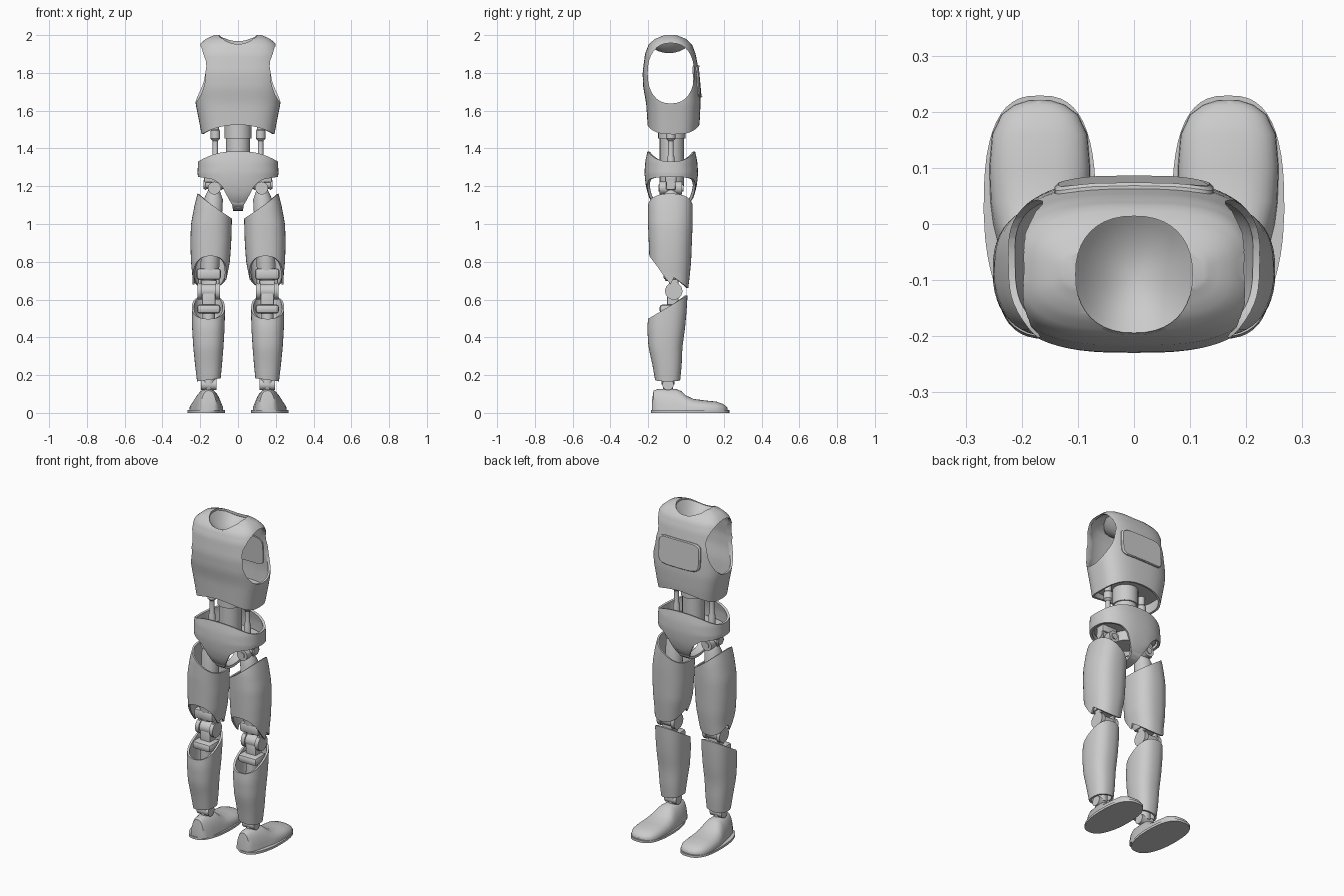
import bpy, bmesh, math
from mathutils import Vector, Matrix

if "Cube" in bpy.data.objects:
    bpy.data.objects.remove(bpy.data.objects["Cube"])

grey = bpy.data.materials.new("light_grey")
grey.diffuse_color = (0.6, 0.6, 0.6, 1)
grey.use_nodes = True
grey.node_tree.nodes["Principled BSDF"].inputs["Base Color"].default_value = grey.diffuse_color


def lerp(table, k):
    """Interpolate rows (key, values...) at key k."""
    if k <= table[0][0]:
        return table[0][1:]
    for a, b in zip(table, table[1:]):
        if k <= b[0]:
            f = (k - a[0]) / (b[0] - a[0])
            return [p + (q - p) * f for p, q in zip(a[1:], b[1:])]
    return table[-1][1:]


def unit(a, n):
    c, s = math.cos(a), math.sin(a)
    return (math.copysign(abs(c) ** (2 / n), c), math.copysign(abs(s) ** (2 / n), s))


def finish(o, angle=35):
    """Apply modifiers, then smooth with sharp edges kept."""
    dg = bpy.context.evaluated_depsgraph_get()
    me = bpy.data.meshes.new_from_object(o.evaluated_get(dg))
    o.modifiers.clear()
    o.data = me
    bpy.ops.object.select_all(action='DESELECT')
    o.select_set(True)
    bpy.context.view_layer.objects.active = o
    bpy.ops.object.shade_smooth_by_angle(angle=math.radians(angle))
    return o


def loft(name, rings, cap0=True, cap1=True, thick=0, done=True):
    bm = bmesh.new()
    vs = [[bm.verts.new(p) for p in r] for r in rings]
    m = len(rings[0])
    for a, b in zip(vs, vs[1:]):
        for i in range(m):
            bm.faces.new((a[i], a[(i + 1) % m], b[(i + 1) % m], b[i]))
    if cap0:
        bm.faces.new(vs[0][::-1])
    if cap1:
        bm.faces.new(vs[-1])
    bmesh.ops.recalc_face_normals(bm, faces=bm.faces[:])
    me = bpy.data.meshes.new(name)
    bm.to_mesh(me)
    bm.free()
    me.materials.append(grey)
    o = bpy.data.objects.new(name, me)
    bpy.context.collection.objects.link(o)
    if thick:
        s = o.modifiers.new("thickness", 'SOLIDIFY')
        s.thickness, s.offset = thick, -1
    return finish(o) if done else o


def shell(name, table, top, bottom, n=2.4, seg=40, rows=12, power=1, side=1, cap=False, thick=.012, done=True):
    """Hollow tube; table rows are (z, cx, cy, rx, ry); edges are functions of direction."""
    rings = []
    for j in range(rows + 1):
        ring = []
        for i in range(seg):
            u, v = unit(2 * math.pi * i / seg, n)
            zt, zb = top(u, v), bottom(u, v)
            z = zt - (zt - zb) * (j / rows) ** power
            cx, cy, rx, ry = lerp(table, z)
            ring.append((side * (cx + rx * u), cy + ry * v, z))
        rings.append(ring)
    return loft(name, rings, cap, False, thick, done)


def tube(name, p, q, profile, seg=24):
    """Turned part from p to q; profile rows are (fraction, radius)."""
    p, q = Vector(p), Vector(q)
    rot = (q - p).to_track_quat('Z', 'Y').to_matrix()
    rings = [[p + (q - p) * t + rot @ Vector((r * math.cos(2 * math.pi * i / seg), r * math.sin(2 * math.pi * i / seg), 0))
              for i in range(seg)] for t, r in profile]
    return loft(name, rings)


def rod(name, p, q, r):
    return tube(name, p, q, [(0, r), (1, r)])


def block(name, c, size, bevel=.008):
    bm = bmesh.new()
    bmesh.ops.create_cube(bm, size=1, matrix=Matrix.Translation(c) @ Matrix.Diagonal((*size, 1)))
    me = bpy.data.meshes.new(name)
    bm.to_mesh(me)
    bm.free()
    me.materials.append(grey)
    o = bpy.data.objects.new(name, me)
    bpy.context.collection.objects.link(o)
    b = o.modifiers.new("bevel", 'BEVEL')
    b.width, b.segments = bevel, 2
    return finish(o)


def cut(o, cutter):
    b = o.modifiers.new("cut", 'BOOLEAN')
    b.object, b.solver = cutter, 'EXACT'
    finish(o)
    bpy.data.objects.remove(cutter)


# Torso shell with arm openings and neck opening
body = [(1.47, 0, -.068, .192, .132), (1.55, 0, -.066, .207, .139), (1.64, 0, -.067, .225, .144),
        (1.72, 0, -.076, .23, .15), (1.8, 0, -.08, .23, .15), (1.9, 0, -.083, .222, .134),
        (1.95, 0, -.083, .205, .115), (1.98, 0, -.083, .17, .085), (2.0, 0, -.083, .125, .04)]
torso = shell("torso_shell", body, lambda u, v: 2.0, lambda u, v: 1.525 - .05 * u * u,
              n=2.9, seg=64, rows=26, power=1.5, cap=True, thick=.012)
for s in (1, -1):
    hole = [[(x, -.08 + .123 * u, 1.798 + .16 * v) for u, v in (unit(2 * math.pi * i / 32, 2.3) for i in range(32))]
            for x in (s * .12, s * .4)]
    cut(torso, loft("arm_cutter", hole))
neck = [unit(2 * math.pi * i / 40, 2.3) for i in range(40)]
cut(torso, loft("neck_cutter", [[(.104 * u, -.09 + .104 * v, z) for u, v in neck] for z in (1.86, 2.1)]))

# Neck socket bowl
loft("neck_socket", [[(.107 * u * r, -.09 + .107 * v * r, 1.908 + (.042 + .042 * u * u) * r * r) for u, v in neck]
                     for r in (1, .85, .7, .5, .3, .1)], False, True, .004)

# Torso floor and rounded back plate
loft("torso_floor", [[(.195 * u, -.067 + .128 * v, z) for u, v in (unit(2 * math.pi * i / 40, 2.9) for i in range(40))]
                     for z in (1.55, 1.56)])
plate = []
for depth, grow in ((-.02, 1), (.006, 1), (.011, .95)):
    ring = []
    for i in range(48):
        u, v = unit(2 * math.pi * i / 48, 6)
        x, z = .142 * u * grow, 1.755 + .085 * v * grow
        cx, cy, rx, ry = lerp(body, z)
        ring.append((x, cy + ry * (1 - abs(x / rx) ** 2.9) ** (1 / 2.9) + depth, z))
    plate.append(ring)
loft("back_plate", plate)

# Waist column and side pistons
tube("waist_column", (0, -.075, 1.2), (0, -.075, 1.56), [(0, .064), (.7, .064), (.7, .072), (1, .072)], 32)
for s in (1, -1):
    tube("waist_piston", (s * .12, -.08, 1.26), (s * .12, -.08, 1.56),
         [(0, .02), (.3, .02), (.36, .014), (.6, .014), (.64, .025), (.78, .025), (.8, .02), (1, .02)])

# Pelvis shell, high legs, with a strap beneath
hip = [(1.07, 0, -.078, .19, .06), (1.1, 0, -.078, .195, .09), (1.14, 0, -.078, .2, .118), (1.2, 0, -.078, .208, .135),
       (1.27, 0, -.078, .214, .142), (1.33, 0, -.078, .212, .138), (1.39, 0, -.078, .205, .125)]
leg_edge = [(0, 1.085), (.14, 1.092), (.28, 1.145), (.42, 1.205), (.6, 1.235), (1, 1.25)]
shell("pelvis_shell", hip, lambda u, v: 1.385 - .055 * abs(u) ** 2.5, lambda u, v: lerp(leg_edge, abs(u))[0],
      n=2.4, seg=72, rows=12, thick=.014)
strap = []
for i in range(13):
    a = math.pi * i / 12
    y, z, w = -.078 - .1 * math.cos(a), 1.118 - .048 * math.sin(a), .034 - .008 * math.sin(a)
    strap.append([(-w, y, z), (w, y, z), (w, y, z + .016), (-w, y, z + .016)])
loft("pelvis_strap", strap)
loft("pelvis_floor", [[(.19 * u, -.078 + .12 * v, z) for u, v in (unit(2 * math.pi * i / 32, 2.4) for i in range(32))]
                      for z in (1.26, 1.272)])

thigh = [(.66, .155, -.08, .085, .092), (.72, .15, -.083, .091, .102), (.8, .146, -.083, .103, .11),
         (.9, .144, -.083, .108, .114), (1.0, .141, -.083, .108, .118), (1.1, .13, -.083, .1, .118),
         (1.17, .12, -.083, .092, .11)]
shin = [(.17, .155, -.097, .062, .066), (.25, .156, -.1, .071, .077), (.35, .157, -.109, .08, .09),
        (.45, .157, -.105, .086, .1), (.54, .157, -.097, .088, .1), (.62, .157, -.09, .086, .098)]
# Foot stations: y, centre x, half width, height
foot = [(-.18, .155, .03, .06), (-.172, .155, .045, .118), (-.15, .156, .058, .126), (-.1, .158, .07, .127), (-.05, .161, .078, .126),
        (-.025, .163, .082, .115), (0, .165, .086, .092), (.04, .167, .089, .074), (.1, .168, .09, .066), (.16, .168, .085, .06),
        (.195, .168, .068, .048), (.212, .168, .045, .036), (.22, .168, .02, .025)]
for s in (1, -1):
    # Hip universal joint
    block("hip_bracket", (s * .13, -.08, 1.245), (.1, .06, .05))
    for dx in (-.042, .042):
        block("hip_fork", (s * (.13 + dx), -.08, 1.215), (.014, .05, .07))
    rod("hip_axle", (s * .078, -.08, 1.21), (s * .182, -.08, 1.21), .024)
    rod("hip_pivot", (s * .125, -.14, 1.19), (s * .125, -.02, 1.19), .034)
    rod("hip_pivot_pin", (s * .125, -.146, 1.19), (s * .125, -.014, 1.19), .018)
    # Thigh
    tube("thigh_core", (s * .127, -.08, 1.18), (s * .153, -.07, .7), [(0, .03), (.1, .05), (.85, .05), (1, .04)])
    shell("thigh_shell", thigh, lambda u, v: 1.095 + .066 * u,
          lambda u, v: .73 - .07 * v + (.0 if v > 0 else .03 * v * v - .05 * u * u * (1 + v)),
          seg=48, rows=14, side=s, thick=.01)
    # Knee hinge
    block("knee_yoke", (s * .155, -.075, .735), (.13, .09, .06), .015)
    for dx in (-.047, .047):
        rod("knee_disc", (s * (.155 + dx - .012), -.065, .645), (s * (.155 + dx + .012), -.065, .645), .046)
        block("knee_arm", (s * (.155 + dx), -.065, .69), (.018, .05, .08))
    rod("knee_barrel", (s * .115, -.065, .645), (s * .195, -.065, .645), .038)
    block("knee_lower_link", (s * .155, -.07, .59), (.07, .06, .1))
    block("shin_cap", (s * .155, -.085, .55), (.125, .11, .05), .018)
    # Shin
    rod("shin_core", (s * .155, -.085, .55), (s * .155, -.095, .15), .034)
    shell("shin_shell", shin, lambda u, v: .56 + .062 * v, lambda u, v: .175 - .008 * u,
          seg=40, rows=12, side=s, thick=.012)
    # Ankle joint
    rod("ankle_barrel", (s * .115, -.095, .15), (s * .195, -.095, .15), .03)
    rod("ankle_post", (s * .155, -.095, .1), (s * .155, -.095, .2), .026)
    # Shoe upper and sole
    upper, sole = [], []
    for y, cx, w, h in foot:
        arch = [unit(math.pi * i / 16, 2.6) for i in range(17)]
        upper.append([(s * (cx + w * u * (1 - .22 * max(0, h - .07) / .06 * v)), y, .012 + (h - .012) * v) for u, v in arch])
    loft("shoe_upper", upper)
    for i in range(48):
        u, v = unit(2 * math.pi * i / 48, 2.7)
        w = .1 - (.018 * max(0, -v) ** 1.5)
        sole.append((s * (.168 + w * u), .022 + .207 * v, 0))
    loft("shoe_sole", [sole, [(x, y, .014) for x, y, z in sole]])
